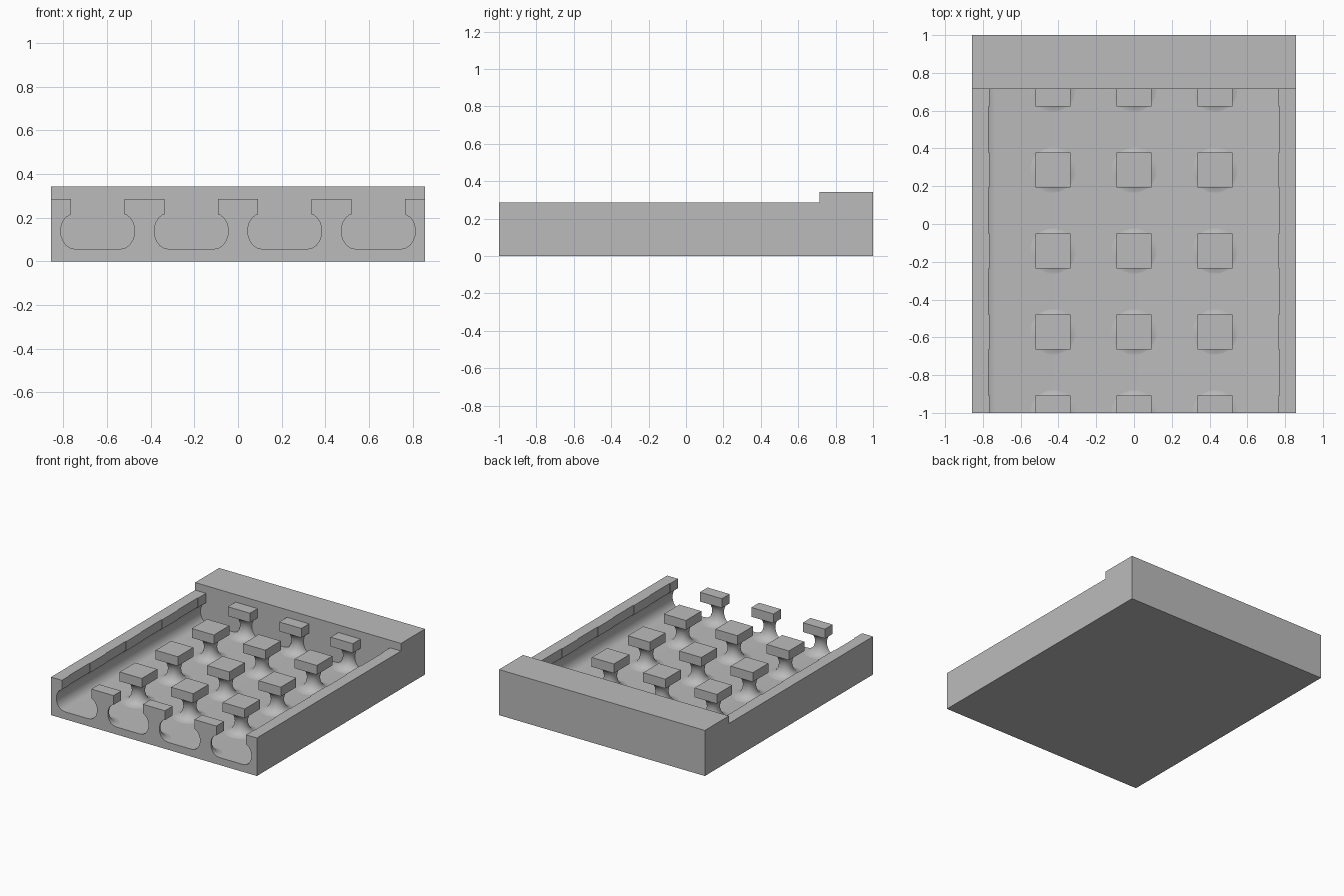
import bpy, bmesh, math
from mathutils import Vector

if "Cube" in bpy.data.objects:
    bpy.data.objects.remove(bpy.data.objects["Cube"])

PITCH = 0.4285           # spacing of the post grid
HW = 2 * PITCH           # half width of the tray
RIM, TOP = 0.286, 0.343  # height of the rails and of the back block
Y0, Y1 = -1.0, -1.0 + 4 * PITCH

# undercut slot profile: distance from post centre, height
NECK = [(0.086, 0.216), (0.066, 0.200), (0.053, 0.180), (0.047, 0.160), (0.045, 0.140),
        (0.047, 0.118), (0.055, 0.095), (0.070, 0.074), (0.092, 0.060), (0.120, 0.056)]

grey = bpy.data.materials.new("light grey")
grey.diffuse_color = (0.5, 0.5, 0.5, 1)
grey.use_nodes = True
grey.node_tree.nodes["Principled BSDF"].inputs["Base Color"].default_value = grey.diffuse_color


def finish(bm, name):
    bmesh.ops.recalc_face_normals(bm, faces=bm.faces)
    me = bpy.data.meshes.new(name)
    bm.to_mesh(me)
    bm.free()
    ob = bpy.data.objects.new(name, me)
    bpy.context.collection.objects.link(ob)
    me.materials.append(grey)
    bpy.ops.object.select_all(action='DESELECT')
    ob.select_set(True)
    bpy.context.view_layer.objects.active = ob
    bpy.ops.object.shade_smooth_by_angle(angle=math.radians(35))
    return ob


def bridge(bm, a, b, closed=True):
    n = len(a)
    for i in range(n if closed else n - 1):
        j = (i + 1) % n
        bm.faces.new((a[i], a[j], b[j], b[i]))


# tray: floor and undercut side rails, joined to the back block
def tray_section(bm, y, lip):
    left = [(-HW, 0), (-HW, RIM), (-HW + lip, RIM), (-HW + lip, 0.216)]
    left += [(-HW + r, z) for r, z in NECK[1:]]
    pts = left + [(-x, z) for x, z in reversed(left)]
    return [bm.verts.new((x, y, z)) for x, z in pts]


bm = bmesh.new()
steps = [(Y0, 0.091)]
for k in range(4):                      # rail lips are slightly thicker beside posts
    a, b = Y0 + k * PITCH + 0.093, Y0 + (k + 1) * PITCH - 0.093
    steps += [(a, 0.091), (a, 0.086), (b, 0.086), (b, 0.091)]
steps.append((Y1, 0.091))
rings = [tray_section(bm, y, lip) for y, lip in steps]
for a, b in zip(rings, rings[1:]):
    bridge(bm, a, b)
bm.faces.new(rings[0])
end = rings[-1]
tl, tr = [bm.verts.new((x, Y1, TOP)) for x in (-HW, HW)]
bm.faces.new([tl] + end[1:-1] + [tr])   # front of the back block
front = [end[0], end[1], tl, tr, end[-2], end[-1]]
back = [bm.verts.new((v.co.x, 1.0, v.co.z)) for v in front]
bridge(bm, front, back)
bm.faces.new(back)
bmesh.ops.remove_doubles(bm, verts=bm.verts, dist=1e-5)
bmesh.ops.dissolve_degenerate(bm, edges=bm.edges, dist=1e-5)
finish(bm, "tray")


# posts: round waisted neck under a square cap
def post(name, x, y):
    bm = bmesh.new()
    n = 32

    def ring(r, z, square):
        out = []
        for i in range(n):
            c, s = math.cos(math.tau * i / n), math.sin(math.tau * i / n)
            k = r / max(abs(c), abs(s)) if square else r
            out.append(bm.verts.new((x + k * c, y + k * s, z)))
        return out

    loops = [ring(r, z, False) for r, z in reversed(NECK)]
    loops += [ring(0.092, 0.216, True), ring(0.092, RIM, True)]
    for a, b in zip(loops, loops[1:]):
        bridge(bm, a, b)
    bm.faces.new(loops[-1])
    # trim the half posts at the open front and against the back block
    for py, ny in ((Y0, -1), (Y1, 1)):
        if abs(y - py) < 0.01:
            cut = bmesh.ops.bisect_plane(
                bm, geom=bm.verts[:] + bm.edges[:] + bm.faces[:], dist=1e-5,
                plane_co=Vector((0, py, 0)), plane_no=Vector((0, ny, 0)), clear_outer=True)
            if ny < 0:
                rim = [v for v in bm.verts if abs(v.co.y - py) < 1e-4]
                zs = sorted(rim, key=lambda v: (round(v.co.z, 4), abs(v.co.x - x)))
                # outline order: up the right side, down the left side
                prof = [(r, z) for r, z in reversed(NECK)] + [(0.092, 0.216), (0.092, RIM)]
                loop = [(x + r, z) for r, z in prof] + [(x - r, z) for r, z in reversed(prof)]
                bm.faces.new([min(zs, key=lambda v: (v.co.x - p) ** 2 + (v.co.z - q) ** 2)
                              for p, q in loop])
    finish(bm, name)


for i in (-1, 0, 1):
    for k in range(5):
        post(f"post_{i + 2}_{k + 1}", i * PITCH, Y0 + k * PITCH)
